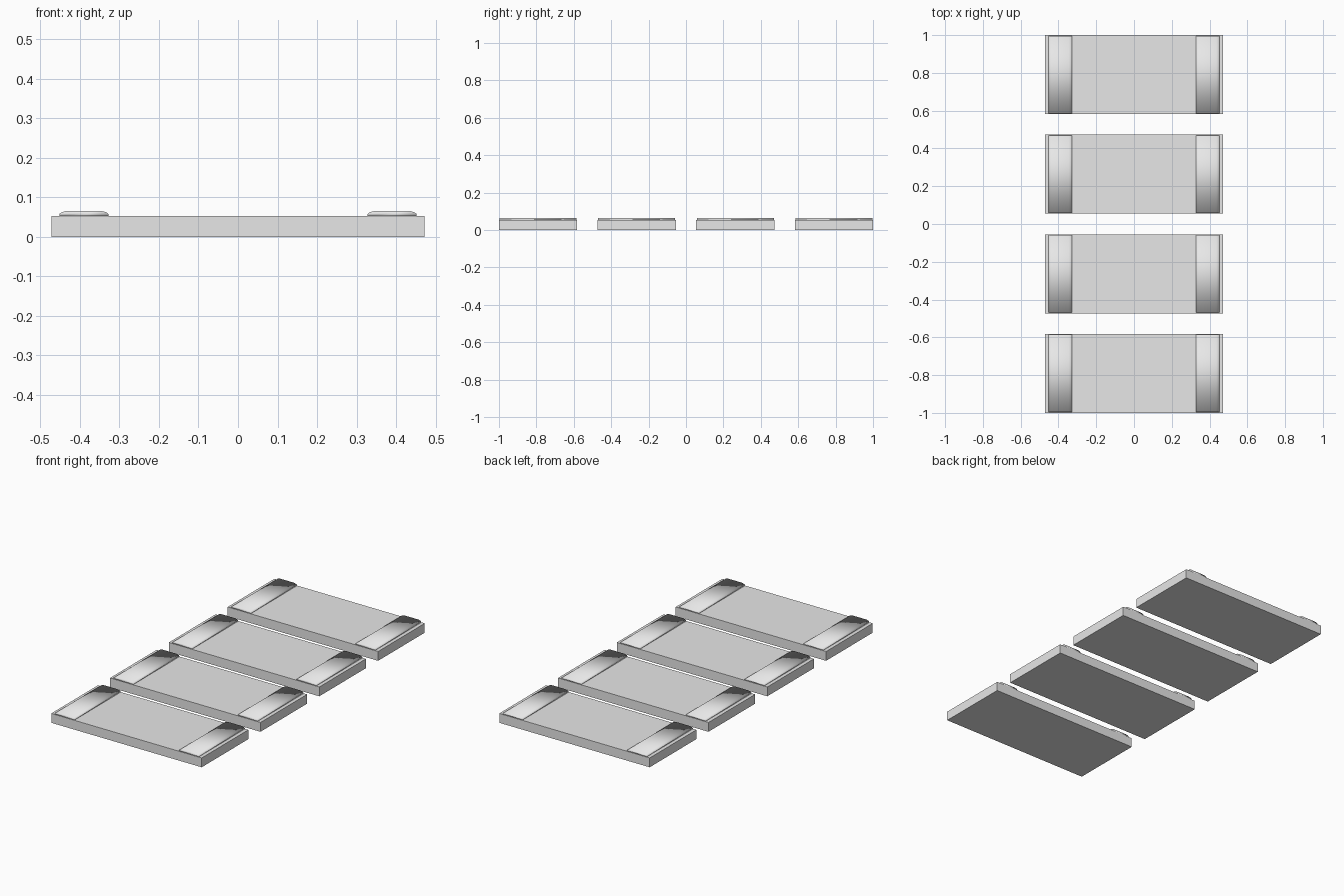
import bpy
import bmesh

cube = bpy.data.objects.get("Cube")
if cube:
    bpy.data.objects.remove(cube, do_unlink=True)

# Single light grey material
GREY = (0.8, 0.8, 0.8, 1.0)
grey = bpy.data.materials.new("light_grey")
grey.use_nodes = True
grey.diffuse_color = GREY
grey.node_tree.nodes["Principled BSDF"].inputs["Base Color"].default_value = GREY

SLAB_W, SLAB_D, SLAB_H = 0.944, 0.418, 0.053
PITCH = 0.527
PAD_X, PAD_D = 0.39, 0.412

# Half of the pad cross-section: distance from pad centre, height
HALF = [(0.062, SLAB_H), (0.062, 0.058), (0.057, 0.062), (0.045, 0.0655)]
PAD_PROFILE = HALF + [(-x, z) for x, z in reversed(HALF)]


def extrude_profile(name, profile, x, y, depth, smooth=False):
    """Closed xz profile extruded along y, centred on (x, y)."""
    bm = bmesh.new()
    face = bm.faces.new([bm.verts.new((px, -depth / 2, pz)) for px, pz in profile])
    grown = bmesh.ops.extrude_face_region(bm, geom=[face], use_keep_orig=True)
    moved = [g for g in grown["geom"] if isinstance(g, bmesh.types.BMVert)]
    bmesh.ops.translate(bm, verts=moved, vec=(0, depth, 0))
    bmesh.ops.recalc_face_normals(bm, faces=bm.faces)
    for f in bm.faces:
        f.smooth = smooth
    mesh = bpy.data.meshes.new(name)
    bm.to_mesh(mesh)
    bm.free()
    mesh.materials.append(grey)
    obj = bpy.data.objects.new(name, mesh)
    obj.location = (x, y, 0)
    bpy.context.collection.objects.link(obj)


# Four slabs in a row, each with a softly shaded pad at either end
w = SLAB_W / 2
slab_profile = [(-w, 0), (w, 0), (w, SLAB_H), (-w, SLAB_H)]
for i in range(4):
    y = (i - 1.5) * PITCH
    extrude_profile(f"slab_{i + 1}", slab_profile, 0, y, SLAB_D)
    for side, sign in (("left", 1), ("right", -1)):
        extrude_profile(f"{side}_pad_{i + 1}", PAD_PROFILE, sign * PAD_X, y, PAD_D, True)
